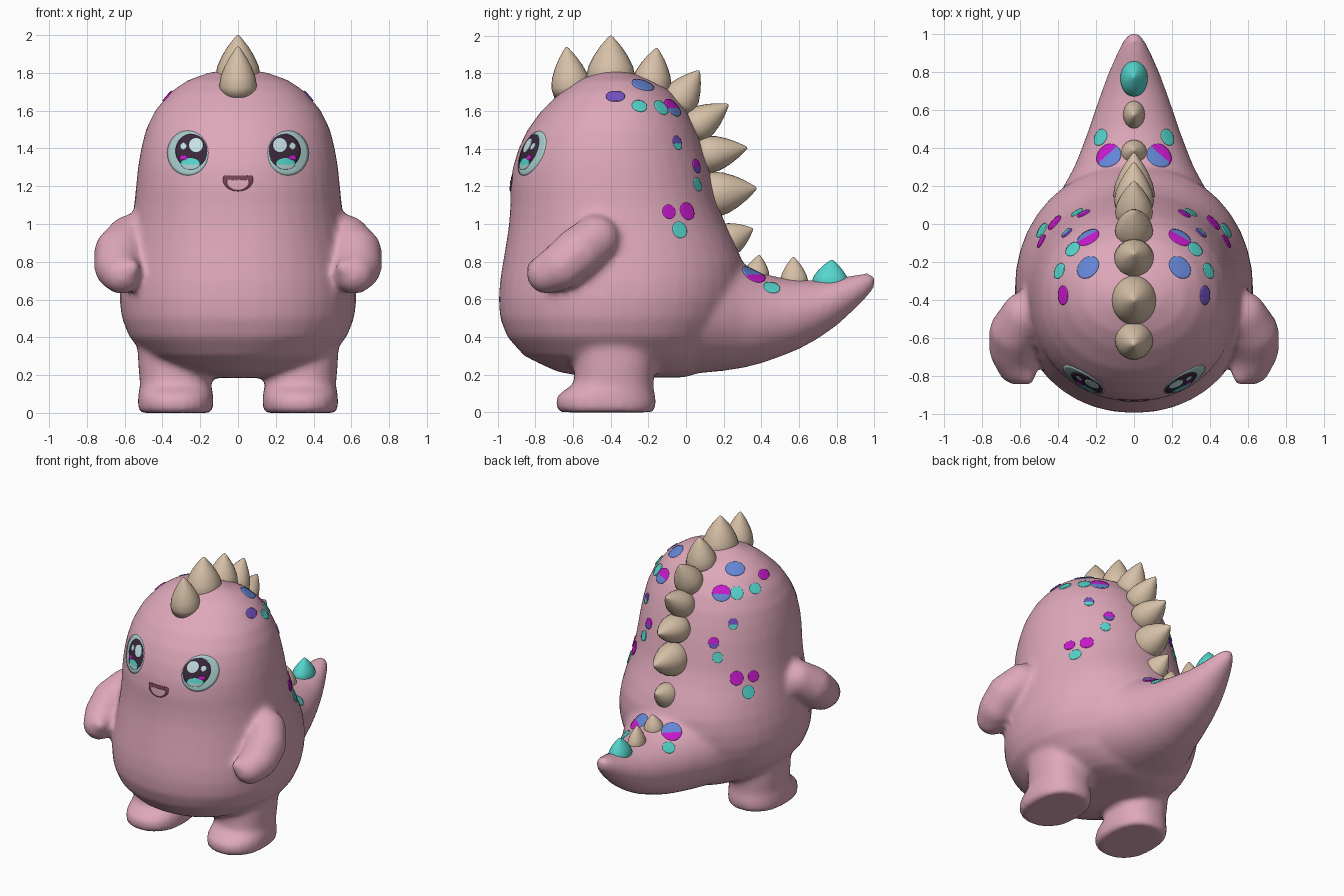
import bpy, bmesh, math
from mathutils import Vector
from mathutils.bvhtree import BVHTree

if "Cube" in bpy.data.objects:
    bpy.data.objects.remove(bpy.data.objects["Cube"])


def mat(name, rgb):
    m = bpy.data.materials.new(name)
    m.diffuse_color = (*rgb, 1)
    m.use_nodes = True
    m.node_tree.nodes["Principled BSDF"].inputs["Base Color"].default_value = m.diffuse_color
    return m


PINK = mat("pink skin", (.73, .39, .49))
TAN = mat("tan horn", (.68, .53, .39))
TEAL = mat("teal", (.09, .67, .61))
MAGENTA = mat("magenta", (.58, .01, .61))
BLUE = mat("blue", (.13, .24, .68))
PURPLE = mat("purple", (.17, .08, .52))
EYE = mat("pale eye", (.40, .61, .61))
DARK = mat("dark pupil", (.045, .021, .045))
SHINE = mat("eye shine", (.60, .80, .83))
MOUTH = mat("mouth mauve", (.19, .06, .09))


def finish(bm, name, mats):
    me = bpy.data.meshes.new(name)
    bm.to_mesh(me)
    bm.free()
    for m in mats:
        me.materials.append(m)
    for p in me.polygons:
        p.use_smooth = True
    ob = bpy.data.objects.new(name, me)
    bpy.context.collection.objects.link(ob)
    return ob


def loft(bm, rings):
    """Skin closed rings of points and cap both ends."""
    rows = [[bm.verts.new(p) for p in r] for r in rings]
    n = len(rows[0])
    for a, b in zip(rows, rows[1:]):
        for i in range(n):
            bm.faces.new((a[i], a[(i + 1) % n], b[(i + 1) % n], b[i]))
    bm.faces.new(rows[0][::-1])
    bm.faces.new(rows[-1])


def ring(c, u, v, n=40, e=2.0):
    """Superellipse ring around c with half axes u and v."""
    out = []
    for i in range(n):
        t = 2 * math.pi * i / n
        a, b = math.cos(t), math.sin(t)
        out.append(Vector(c) + Vector(u) * math.copysign(abs(a) ** (2 / e), a)
                   + Vector(v) * math.copysign(abs(b) ** (2 / e), b))
    return out


# ---- body: torso, tail, legs and arms fused into one soft skin
bm = bmesh.new()
torso = [  # z, half width, front y, back y
    (.185, .12, -.52, 0), (.215, .3, -.68, .08), (.25, .39, -.76, .12), (.3, .48, -.86, .16),
    (.4, .575, -.95, .22), (.5, .615, -.988, .27), (.6, .628, -.995, .3), (.7, .622, -.988, .31),
    (.8, .605, -.972, .3), (.9, .585, -.955, .26), (1, .565, -.94, .21), (1.1, .55, -.933, .17),
    (1.2, .54, -.933, .145), (1.3, .53, -.92, .12), (1.4, .513, -.89, .09), (1.5, .488, -.842, .055),
    (1.6, .44, -.77, .005), (1.7, .355, -.665, -.075), (1.76, .27, -.58, -.17),
    (1.8, .16, -.48, -.28), (1.82, .05, -.41, -.36)]
loft(bm, [ring((0, (f + b) / 2, z), (w, 0, 0), (0, (b - f) / 2, 0), e=2.1) for z, w, f, b in torso])

tail = [  # y, bottom z, top z, half width
    (-.3, .2, .72, .42), (0, .205, .83, .46), (.1, .21, .85, .42), (.2, .22, .84, .37),
    (.3, .235, .79, .315), (.4, .26, .74, .275), (.5, .295, .715, .238), (.6, .335, .705, .205),
    (.7, .39, .7, .17), (.8, .46, .71, .133), (.9, .55, .73, .09), (.96, .61, .742, .06),
    (1.0, .66, .735, .032)]
loft(bm, [ring((0, y, (a + b) / 2), (w, 0, 0), (0, 0, (b - a) / 2)) for y, a, b, w in tail])

leg = [  # z, centre y, half width, half depth
    (0, -.42, .188, .25), (.02, -.425, .2, .265), (.08, -.425, .2, .265), (.115, -.412, .196, .24),
    (.145, -.385, .188, .212), (.25, -.378, .198, .213), (.42, -.375, .205, .22)]
arm = [(.47, -.43, .96, .09), (.57, -.48, .92, .13), (.625, -.57, .85, .138),
       (.635, -.66, .775, .128), (.615, -.74, .735, .108)]
thumb = [(.6, -.74, .77, .07), (.565, -.8, .765, .05)]
for s in (-1, 1):
    loft(bm, [ring((s * .33, y, z), (w, 0, 0), (0, d, 0), e=2.3) for z, y, w, d in leg])
    for path in (arm, thumb):
        for a, b in zip(path, path[1:]):
            for k in range(4):
                x, y, z, r = (p + (q - p) * k / 3 for p, q in zip(a, b))
                ret = bmesh.ops.create_icosphere(bm, subdivisions=3, radius=r)
                bmesh.ops.translate(bm, verts=ret["verts"], vec=(s * x, y, z))
bmesh.ops.recalc_face_normals(bm, faces=bm.faces)
body = finish(bm, "body", [PINK])
rm = body.modifiers.new("fuse", 'REMESH')
rm.mode, rm.voxel_size, rm.use_smooth_shade = 'VOXEL', .02, True
sm = body.modifiers.new("soften", 'SMOOTH')
sm.factor, sm.iterations = .5, 10

bpy.context.view_layer.update()
skin = BVHTree.FromObject(body, bpy.context.evaluated_depsgraph_get())

# ---- row of back spikes
PROFILE = [(0, .9), (.2, 1), (.4, .91), (.6, .7), (.78, .45), (.9, .24), (.97, .11), (1, .03)]
spikes = [  # base y, z, tip y, z, half width, half length
    (-.605, 1.68, -.635, 1.94, .1, .105), (-.4, 1.73, -.4, 2.0, .12, .13),
    (-.19, 1.7, -.155, 1.935, .105, .105), (-.06, 1.62, .07, 1.815, .1, .1),
    (.02, 1.5, .225, 1.635, .1, .095), (.07, 1.36, .325, 1.405, .105, .1),
    (.1, 1.15, .375, 1.19, .11, .12), (.19, .9, .355, .975, .08, .09),
    (.37, .7, .39, .835, .07, .07), (.575, .66, .57, .825, .058, .075),
    (.765, .66, .775, .81, .072, .098)]
for i, (y, z, ty, tz, w, l) in enumerate(spikes):
    axis = Vector((0, ty - y, tz - z))
    side = Vector((0, axis.z, -axis.y)).normalized()
    bm = bmesh.new()
    loft(bm, [ring(Vector((0, y, z)) + axis * t, (w * r, 0, 0), side * l * r, 24) for t, r in PROFILE])
    bmesh.ops.recalc_face_normals(bm, faces=bm.faces)
    finish(bm, "tail_tip_spike" if i == 10 else "back_spike", [TEAL if i == 10 else TAN])


# ---- thin plates wrapped onto the skin
def plate(name, p, n, ru, rv, lift, mats, top=1.0, split=-.1):
    """Oval plate; 'top' trims the upper edge, the part below 'split' takes the second colour."""
    p, n = Vector(p), Vector(n).normalized()
    u = Vector((0, 0, 1)).cross(n).normalized()
    v = n.cross(u)
    bm = bmesh.new()
    rows, seg, steps = [], 32, 8
    for k in range(steps + 2):
        r = min(k, steps) / steps
        row = []
        for i in range(seg if k else 1):
            t = 2 * math.pi * i / seg
            q = p + u * ru * r * math.cos(t) + v * rv * min(r * math.sin(t), top)
            hit, hn, _, _ = skin.ray_cast(q + n * .12, -n)
            if hit is None:
                hit, hn, _, _ = skin.find_nearest(q)
            row.append(bm.verts.new(hit + hn * (lift if k <= steps else -.004)))
        rows.append(row)
    for k in range(steps + 1):
        for i in range(seg):
            j = (i + 1) % seg
            a, b = rows[k], rows[k + 1]
            f = bm.faces.new((a[0], b[i], b[j]) if k == 0 else (a[i], b[i], b[j], a[j]))
            if len(mats) > 1 and (f.calc_center_median() - p).dot(v) < split * rv:
                f.material_index = 1
    finish(bm, name, mats)


FRONT = (0, -1, 0)
for s in (-1, 1):
    def eye(name, x, z, ru, rv, lift, m):
        hit = skin.ray_cast(Vector((s * x, -2, z)), Vector((0, 1, 0)))[0]
        plate(name, hit, FRONT, ru, rv, lift, m)
    eye("eye_white", .265, 1.375, .108, .118, .003, [EYE])
    eye("eye_pupil", .245, 1.385, .083, .09, .005, [DARK])
    eye("eye_teal_glow", .25, 1.318, .05, .03, .007, [TEAL, EYE])
    eye("eye_magenta_glint", .285, 1.35, .02, .012, .008, [MAGENTA])
    eye("eye_shine", .22, 1.415, .037, .038, .008, [SHINE])
    eye("eye_small_shine", .285, 1.41, .016, .018, .008, [SHINE])

# ---- mouth
hit = skin.ray_cast(Vector((0, -2, 1.235)), Vector((0, 1, 0)))[0]
plate("mouth", hit, FRONT, .08, .062, .003, [MOUTH], top=.35)
plate("tongue", hit - Vector((0, 0, .014)), FRONT, .058, .042, .006, [PINK], top=.3)

# ---- skin spots, mirrored
spots = [  # x, y, z, radii, colours
    (.37, -.375, 1.675, .05, .036, [PURPLE]), (.24, -.23, 1.735, .065, .055, [BLUE]),
    (.385, -.25, 1.62, .042, .037, [TEAL]), (.235, -.08, 1.61, .062, .055, [MAGENTA, BLUE]),
    (.31, -.145, 1.605, .042, .045, [TEAL]), (.35, -.05, 1.43, .032, .038, [PURPLE, TEAL]),
    (.27, .065, 1.31, .036, .038, [MAGENTA, PURPLE]), (.3, .06, 1.21, .034, .037, [TEAL]),
    (.47, -.1, 1.06, .038, .038, [MAGENTA]), (.41, 0, 1.065, .046, .048, [MAGENTA]),
    (.45, -.055, .955, .042, .045, [TEAL]), (.14, .365, .745, .068, .068, [BLUE, MAGENTA]),
    (.187, .46, .675, .045, .04, [TEAL])]
for s in (-1, 1):
    for i, (x, y, z, ru, rv, m) in enumerate(spots):
        if i == 0 and s < 0:
            m = [MAGENTA]
        hit, hn, _, _ = skin.find_nearest(Vector((s * x, y, z)))
        plate("skin_spot", hit, hn, ru, rv, .006, m)
